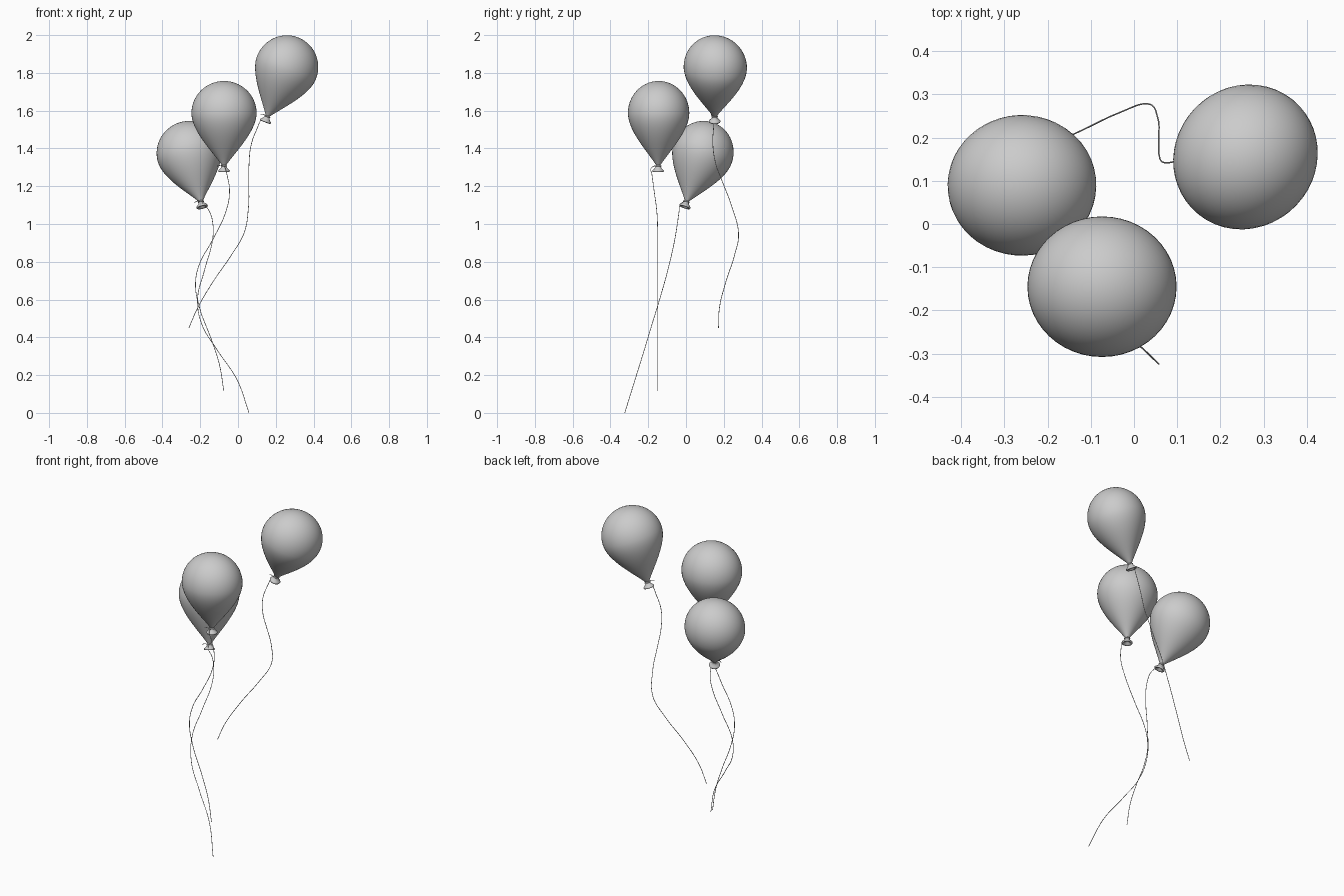
import bpy, bmesh, math
from mathutils import Vector, Matrix, geometry

if "Cube" in bpy.data.objects:
    bpy.data.objects.remove(bpy.data.objects["Cube"])

SEG = 48


def lathe(name, profile, matrix, rx, ry):
    """Revolve (radius, height) points; the section is an ellipse rx by ry."""
    bm = bmesh.new()
    rings = []
    for r, h in profile:
        if r < 1e-6:
            rings.append([bm.verts.new(matrix @ Vector((0, 0, h)))])
            continue
        rings.append([bm.verts.new(matrix @ Vector((
            r * rx * math.cos(2 * math.pi * i / SEG),
            r * ry * math.sin(2 * math.pi * i / SEG), h))) for i in range(SEG)])
    for a, b in zip(rings, rings[1:]):
        for i in range(SEG):
            j = (i + 1) % SEG
            if len(a) == 1:
                bm.faces.new((a[0], b[j], b[i]))
            elif len(b) == 1:
                bm.faces.new((a[i], a[j], b[0]))
            else:
                bm.faces.new((a[i], a[j], b[j], b[i]))
    bmesh.ops.recalc_face_normals(bm, faces=bm.faces)
    for f in bm.faces:
        f.smooth = True
    mesh = bpy.data.meshes.new(name)
    bm.to_mesh(mesh)
    bm.free()
    obj = bpy.data.objects.new(name, mesh)
    bpy.context.collection.objects.link(obj)
    return obj


def string(name, points, radius=0.0017, cyclic=False):
    """Thin round cord through the given points."""
    cu = bpy.data.curves.new(name, 'CURVE')
    cu.dimensions = '3D'
    cu.bevel_depth = radius
    cu.bevel_resolution = 2
    cu.resolution_u = 10
    cu.use_fill_caps = True
    sp = cu.splines.new('BEZIER')
    sp.bezier_points.add(len(points) - 1)
    for bp, p in zip(sp.bezier_points, points):
        bp.co = p
        bp.handle_left_type = bp.handle_right_type = 'AUTO'
    sp.use_cyclic_u = cyclic
    obj = bpy.data.objects.new(name, cu)
    bpy.context.collection.objects.link(obj)


# Teardrop profile: tapered lower part, then a round dome (radius is a factor)
MID, DOME = 0.275, 0.17
lower = geometry.interpolate_bezier(
    Vector((0.07, 0, 0)), Vector((0.35, 0.07, 0)),
    Vector((1, 0.18, 0)), Vector((1, MID, 0)), 20)
BODY = [(p.x, p.y) for p in lower]
BODY += [(math.cos(a), MID + DOME * math.sin(a))
         for a in (math.pi / 2 * k / 14 for k in range(1, 14))]
BODY.append((0, MID + DOME))

# Flared, rolled lip under the neck
LIP = [(0.012, 0.003), (0.012, -0.004), (0.016, -0.014), (0.023, -0.022),
       (0.029, -0.027), (0.031, -0.031), (0.029, -0.036), (0.024, -0.037),
       (0.017, -0.031), (0.008, -0.022), (0, -0.02)]


def balloon(name, neck, centre, turn, path):
    neck, centre = Vector(neck), Vector(centre)
    rot = Vector((0, 0, 1)).rotation_difference(centre - neck).to_matrix().to_4x4()
    m = Matrix.Translation(neck) @ rot @ Matrix.Rotation(turn, 4, 'Z')
    lathe(name + "_balloon", BODY, m, 0.1725, 0.1625)
    lathe(name + "_knot_lip", LIP, m, 1, 1)
    # cord wrapped round the neck, with a short loose end
    place = Matrix.Translation(neck) @ rot
    string(name + "_neck_tie",
           [place @ Vector((0.0145 * math.cos(a), 0.0145 * math.sin(a), -0.005))
            for a in (math.pi / 4 * k for k in range(8))], 0.0025, True)
    string(name + "_tie_end", [place @ Vector(p) for p in (
        (0, -0.015, -0.005), (-0.02, -0.018, -0.002), (-0.038, -0.014, -0.006))])
    string(name + "_string", path)


balloon("high", (0.157, 0.152, 1.573), (0.257, 0.155, 1.829), math.radians(45), [
    (0.143, 0.150, 1.568), (0.125, 0.149, 1.555), (0.103, 0.146, 1.51),
    (0.07, 0.142, 1.42), (0.058, 0.16, 1.31), (0.057, 0.19, 1.23),
    (0.055, 0.245, 1.085), (0.031, 0.278, 0.95), (-0.035, 0.257, 0.836),
    (-0.135, 0.21, 0.69), (-0.214, 0.177, 0.555), (-0.26, 0.172, 0.45)])

balloon("middle", (-0.074, -0.147, 1.312), (-0.074, -0.145, 1.587), 0, [
    (-0.074, -0.162, 1.307), (-0.068, -0.184, 1.297), (-0.058, -0.18, 1.26),
    (-0.045, -0.168, 1.17), (-0.066, -0.154, 1.06), (-0.135, -0.15, 0.915),
    (-0.205, -0.15, 0.785), (-0.225, -0.15, 0.68), (-0.203, -0.15, 0.555),
    (-0.14, -0.15, 0.386), (-0.098, -0.15, 0.254), (-0.075, -0.15, 0.115)])

balloon("low", (-0.197, 0.004, 1.122), (-0.261, 0.092, 1.386), 0, [
    (-0.195, -0.012, 1.118), (-0.182, -0.03, 1.105), (-0.153, -0.036, 1.07),
    (-0.133, -0.046, 1.0), (-0.135, -0.06, 0.915), (-0.177, -0.096, 0.757),
    (-0.214, -0.14, 0.6), (-0.19, -0.181, 0.466), (-0.11, -0.221, 0.333),
    (-0.005, -0.27, 0.175), (0.058, -0.324, 0.001)])
